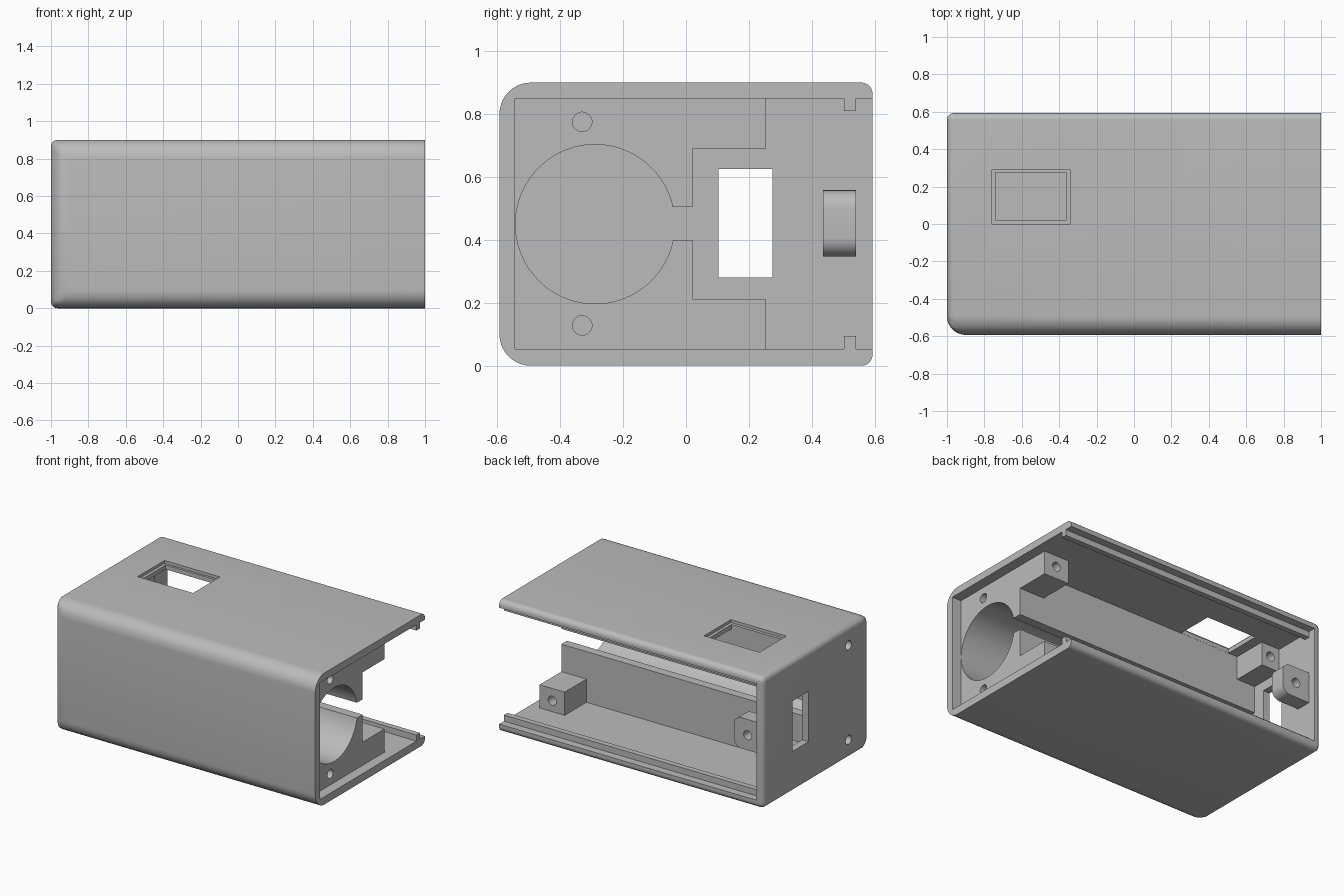
import bpy, bmesh, math
from mathutils import Matrix, Vector

if "Cube" in bpy.data.objects:
    bpy.data.objects.remove(bpy.data.objects["Cube"], do_unlink=True)

grey = bpy.data.materials.new("light_grey_plastic")
grey.use_nodes = True
COLOUR = (0.5, 0.5, 0.5, 1)
grey.diffuse_color = COLOUR
grey.node_tree.nodes["Principled BSDF"].inputs["Base Color"].default_value = COLOUR


def to_object(name, bm):
    mesh = bpy.data.meshes.new(name)
    bm.to_mesh(mesh)
    bm.free()
    mesh.materials.append(grey)
    ob = bpy.data.objects.new(name, mesh)
    bpy.context.collection.objects.link(ob)
    return ob


def box(name, x, y, z):
    """Box from (min, max) pairs."""
    bm = bmesh.new()
    size = [b - a for a, b in (x, y, z)]
    mid = [(a + b) / 2 for a, b in (x, y, z)]
    bmesh.ops.create_cube(bm, size=1, matrix=Matrix.Translation(mid) @ Matrix.Diagonal((*size, 1)))
    return to_object(name, bm)


def rod(name, start, end, radius, sides=32):
    """Cylinder between two points."""
    a, b = Vector(start), Vector(end)
    turn = (b - a).to_track_quat('Z', 'Y').to_matrix().to_4x4()
    bm = bmesh.new()
    bmesh.ops.create_cone(bm, cap_ends=True, segments=sides, radius1=radius, radius2=radius,
                          depth=(b - a).length, matrix=Matrix.Translation((a + b) / 2) @ turn)
    return to_object(name, bm)


def apply(ob, mod):
    bpy.context.view_layer.objects.active = ob
    bpy.ops.object.modifier_apply(modifier=mod.name)


def cut(ob, *cutters):
    for c in cutters:
        mod = ob.modifiers.new("cut", 'BOOLEAN')
        mod.operation, mod.solver, mod.object = 'DIFFERENCE', 'EXACT', c
        apply(ob, mod)
        bpy.data.objects.remove(c, do_unlink=True)


def round_edges(ob, width, rule, segments=8):
    """Bevel each edge by the weight the rule gives for its midpoint and direction."""
    weights = ob.data.attributes.new("bevel_weight_edge", 'FLOAT', 'EDGE')
    for e in ob.data.edges:
        a, b = (ob.data.vertices[i].co for i in e.vertices)
        weights.data[e.index].value = rule((a + b) / 2, b - a)
    mod = ob.modifiers.new("round", 'BEVEL')
    mod.limit_method, mod.width, mod.segments = 'WEIGHT', width, segments
    apply(ob, mod)


def smooth(ob):
    bpy.ops.object.select_all(action='DESELECT')
    ob.select_set(True)
    bpy.context.view_layer.objects.active = ob
    bpy.ops.object.shade_smooth_by_angle(angle=math.radians(30))


# Main dimensions
H, MID = 0.9, 0.45
FLOOR, CEIL = 0.053, 0.85
RECESS, INNER_END = 0.93, -0.95
PARTITION, BLOCK_BACK = 0.02, 0.255

# Case: large radius around the front, small radius on the rest, sharp open end
case = box("case", (-1, 1), (-0.593, 0.593), (0, H))


def case_rounding(mid, direction):
    if mid.x > 0.9:
        return 0
    return 1 if mid.y < -0.5 else 0.36


round_edges(case, 0.1, case_rounding, 10)

# Hollows: end recess, rear bay, long round bore and its slot
cut(case,
    box("end_recess", (RECESS, 1.1), (-0.543, 0.7), (FLOOR, CEIL)),
    box("rear_bay", (INNER_END, 1.1), (PARTITION, 0.7), (FLOOR, CEIL)),
    rod("bore", (INNER_END, -0.289, MID), (1.1, -0.289, MID), 0.253, 96),
    box("bore_slot", (INNER_END, 1.1), (-0.2, 0.1), (0.4, 0.505)))

# Openings: stepped top window, end window, end screw holes
cut(case,
    box("window_step", (-0.76, -0.34), (0, 0.29), (0.88, 1)),
    box("window_hole", (-0.74, -0.36), (PARTITION + 0.001, 0.275), (0.8, 1)),
    box("end_window", (-1.1, -0.9), (0.103, 0.275), (0.28, 0.625)))
for z in (0.128, 0.775):
    for outer, inner in ((1.1, 0.7), (-1.1, -0.75)):
        cut(case, rod("screw_hole", (outer, -0.33, z), (inner, -0.33, z), 0.031))
smooth(case)

# Screw blocks in the four corners of the rear bay
for end, x in (("left", (0.74, RECESS)), ("right", (INNER_END - 0.01, -0.81))):
    for level, z, hole_z in (("lower", (FLOOR - 0.01, 0.212), 0.128),
                             ("upper", (0.69, CEIL + 0.01), 0.775)):
        block = box(f"{level}_{end}_screw_block", x, (PARTITION - 0.01, BLOCK_BACK), z)
        hole_x = 0.835 if end == "left" else -0.88
        cut(block, rod("block_hole", (hole_x, 0.08, hole_z), (hole_x, 0.4, hole_z), 0.031))
        smooth(block)

# Rounded lid tab on the closed end
tab = box("lid_tab", (INNER_END - 0.01, -0.74), (0.435, 0.54), (0.347, 0.558))
round_edges(tab, 0.06, lambda m, d: 1 if abs(d.y) > 0.05 and m.x > -0.8 else 0)
cut(tab, rod("tab_hole", (-0.845, 0.3, MID), (-0.845, 0.7, MID), 0.031))
smooth(tab)

# Guide rails for the sliding lid
box("lower_rail", (INNER_END - 0.01, 1), (0.502, 0.54), (FLOOR - 0.01, 0.095))
box("upper_rail", (INNER_END - 0.01, 1), (0.502, 0.54), (0.81, CEIL + 0.01))
